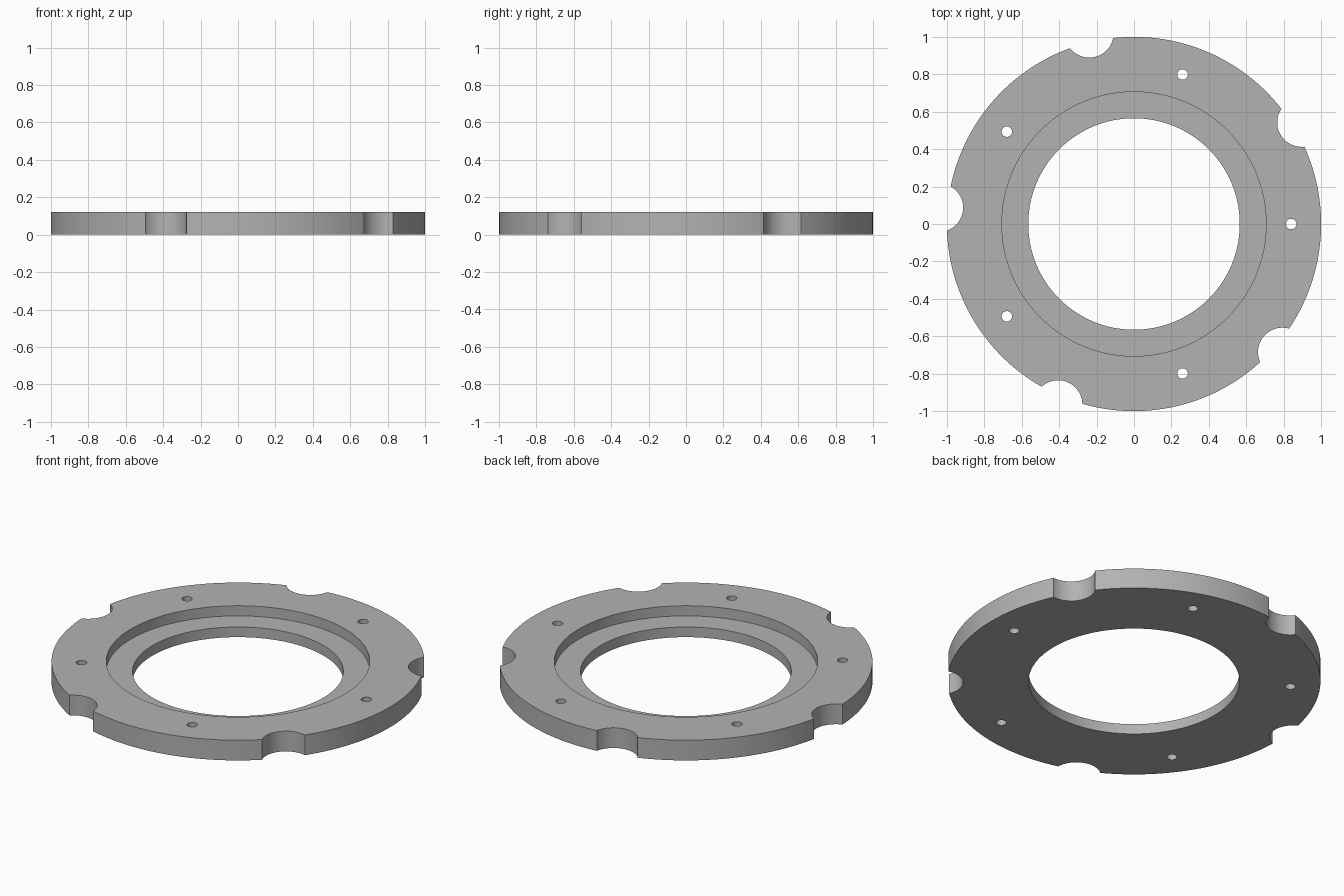
import bpy
from math import cos, sin, radians, pi

cube = bpy.data.objects.get("Cube")
if cube:
    bpy.data.objects.remove(cube, do_unlink=True)

THICKNESS = 0.12
LEDGE = 0.06
OUTER, RECESS, BORE = 1.0, 0.706, 0.565

grey = bpy.data.materials.new("plain grey")
grey.use_nodes = True
grey.diffuse_color = (0.45, 0.45, 0.45, 1)
grey.node_tree.nodes["Principled BSDF"].inputs["Base Color"].default_value = (0.45, 0.45, 0.45, 1)


def lathe(name, profile, segments):
    """Closed ring made by turning a cross-section about z."""
    n = len(profile)
    verts = [(r * cos(2 * pi * s / segments), r * sin(2 * pi * s / segments), z)
             for s in range(segments) for r, z in profile]
    faces = []
    for s in range(segments):
        a, b = s * n, (s + 1) % segments * n
        for i in range(n):
            j = (i + 1) % n
            faces.append((a + i, b + i, b + j, a + j))
    mesh = bpy.data.meshes.new(name)
    mesh.from_pydata(verts, [], faces)
    obj = bpy.data.objects.new(name, mesh)
    bpy.context.collection.objects.link(obj)
    return obj


def cut_round(target, radius, distance, angle, segments):
    """Drill a vertical round hole at a polar position."""
    bpy.ops.mesh.primitive_cylinder_add(
        vertices=segments, radius=radius, depth=THICKNESS * 3,
        location=(distance * cos(angle), distance * sin(angle), THICKNESS / 2))
    cutter = bpy.context.object
    cutter.name = "round_cutter"
    cutter.hide_render = True
    mod = target.modifiers.new("cut", "BOOLEAN")
    mod.operation = "DIFFERENCE"
    mod.solver = "EXACT"
    mod.object = cutter
    bpy.context.view_layer.objects.active = target
    bpy.ops.object.modifier_apply(modifier=mod.name)
    bpy.data.objects.remove(cutter, do_unlink=True)


# Flat ring with a stepped recess around the bore
ring = lathe("flange_ring", [
    (BORE, 0), (OUTER, 0), (OUTER, THICKNESS),
    (RECESS, THICKNESS), (RECESS, LEDGE), (BORE, LEDGE)], 160)
ring.data.materials.append(grey)

# Five bolt holes and five rounded rim notches
for i in range(5):
    turn = radians(72 * i)
    cut_round(ring, 0.028, 0.84, turn, 32)
    cut_round(ring, 0.13, 1.047, turn + radians(31.2), 64)

# Smooth round walls with crisp rims
bpy.ops.object.select_all(action="DESELECT")
ring.select_set(True)
bpy.context.view_layer.objects.active = ring
bpy.ops.object.shade_smooth_by_angle(angle=radians(30))
